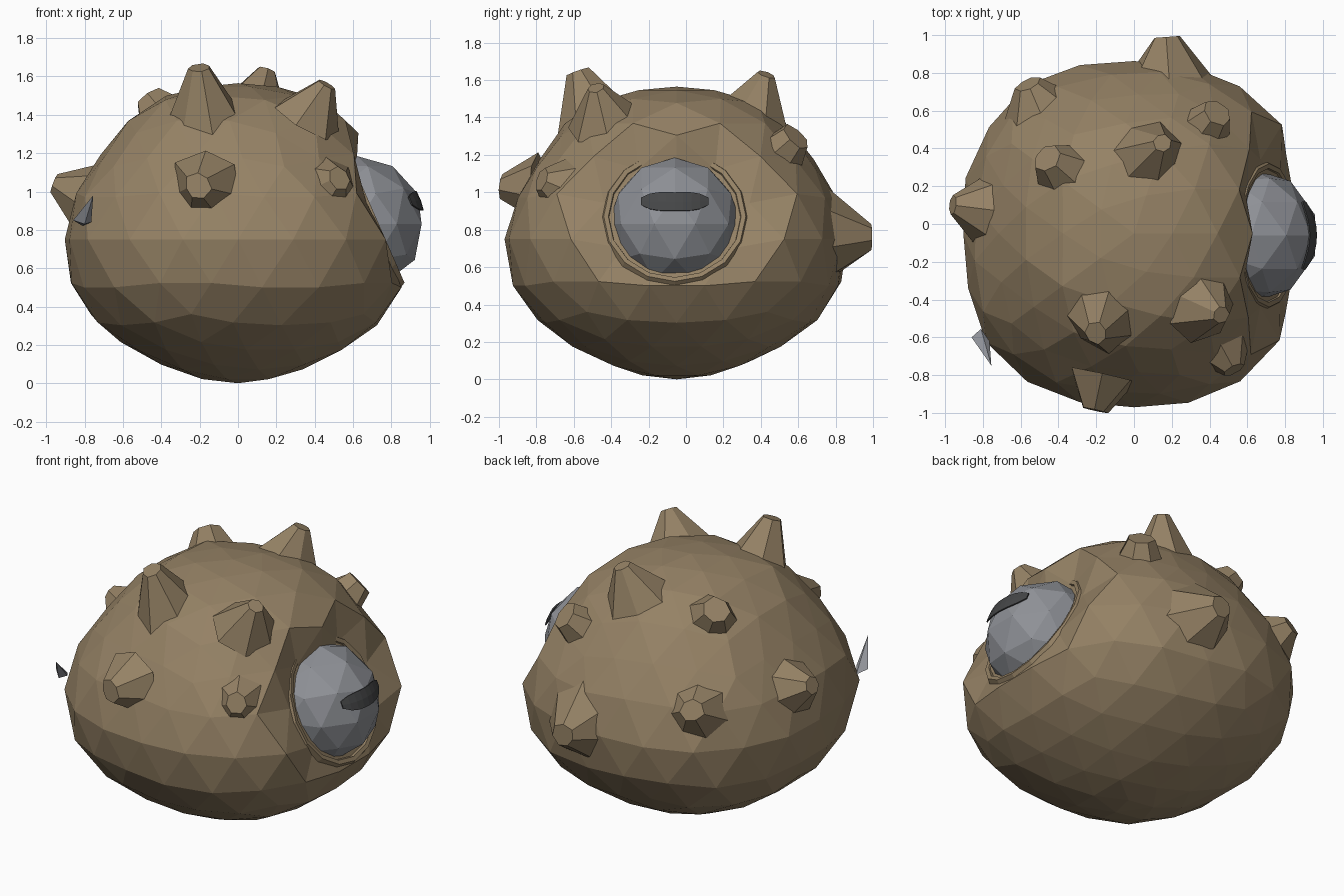
import bpy, bmesh, math, random
from mathutils import Vector

if "Cube" in bpy.data.objects:
    bpy.data.objects.remove(bpy.data.objects["Cube"])

random.seed(4)


def material(name, rgb):
    m = bpy.data.materials.new(name)
    m.diffuse_color = (*rgb, 1)
    m.use_nodes = True
    m.node_tree.nodes["Principled BSDF"].inputs["Base Color"].default_value = m.diffuse_color
    return m


HIDE = material("brown hide", (0.30, 0.222, 0.13))
GREY = material("eye grey", (0.275, 0.285, 0.31))
DARK = material("pupil dark grey", (0.06, 0.062, 0.064))


def finish(bm, name, mat):
    bmesh.ops.recalc_face_normals(bm, faces=bm.faces)
    me = bpy.data.meshes.new(name)
    bm.to_mesh(me)
    bm.free()
    me.materials.append(mat)
    ob = bpy.data.objects.new(name, me)
    bpy.context.collection.objects.link(ob)
    return ob


EYE = Vector((0.62, -0.06, 0.83))
EYE_R = 0.355
SOCKET_N = Vector((0.915, 0, 0.40)).normalized()
SOCKET_P = EYE + SOCKET_N * 0.09

# Body: icosphere mapped onto a squat profile of (radius, height), squarish from above
profile = [(0, 0), (0.22, 0.025), (0.4, 0.095), (0.59, 0.195), (0.75, 0.32), (0.85, 0.45),
           (0.925, 0.62), (0.915, 0.78), (0.885, 0.93), (0.785, 1.1), (0.68, 1.24),
           (0.575, 1.39), (0.46, 1.475), (0.22, 1.545), (0, 1.565)]
MID = 0.75
POWER = 2.4
angles = [math.atan2(z - MID, r) for r, z in profile]


def on_profile(a):
    for i in range(len(profile) - 1):
        if a <= angles[i + 1]:
            t = max(0, (a - angles[i]) / (angles[i + 1] - angles[i]))
            return [p + (q - p) * t for p, q in zip(profile[i], profile[i + 1])]
    return profile[-1]


bm = bmesh.new()
bmesh.ops.create_icosphere(bm, subdivisions=3, radius=1)
for v in bm.verts:
    d = v.co.normalized()
    r, z = on_profile(math.asin(max(-1, min(1, d.z))))
    h = math.atan2(d.y, d.x)
    c, s = math.cos(h), math.sin(h)
    r *= (abs(c) ** POWER + abs(s) ** POWER) ** (-1 / POWER)
    r *= 1 + random.uniform(-0.01, 0.012)
    v.co = Vector((r * c * 0.99, r * s - 0.05, z))
    # flatten the hide around the eye
    off = (v.co - SOCKET_P).dot(SOCKET_N)
    if v.co.x > 0 and off > 0 and math.hypot(v.co.y - EYE.y, v.co.z - EYE.z) < 0.44:
        v.co -= SOCKET_N * off
finish(bm, "body", HIDE)

# Blunt spikes: base centre, tip, base radius, tip radius
spikes = [
    ((-0.17, -0.48, 1.36), (-0.2, -0.58, 1.645), 0.2, 0.06),
    ((0.35, -0.43, 1.37), (0.46, -0.48, 1.56), 0.19, 0.05),
    ((0.08, 0.36, 1.4), (0.15, 0.43, 1.63), 0.2, 0.05),
    ((0.36, 0.48, 1.18), (0.44, 0.59, 1.295), 0.15, 0.085),
    ((0.19, 0.72, 0.76), (0.17, 0.99, 0.76), 0.27, 0.07),
    ((-0.5, 0.6, 0.95), (-0.56, 0.74, 1.02), 0.2, 0.07),
    ((-0.8, 0.08, 0.98), (-0.96, 0.1, 1.04), 0.18, 0.05),
    ((-0.38, 0.28, 1.37), (-0.46, 0.35, 1.48), 0.15, 0.085),
    ((-0.17, -0.8, 1.02), (-0.21, -0.985, 1.03), 0.19, 0.07),
    ((0.46, -0.64, 1.02), (0.53, -0.77, 1.07), 0.18, 0.06),
]
for n, (base, tip, rad, rad_tip) in enumerate(spikes):
    base, tip = Vector(base), Vector(tip)
    axis = tip - base
    rot = axis.to_track_quat('Z', 'Y')
    bm = bmesh.new()
    bmesh.ops.create_cone(bm, cap_ends=True, segments=7, radius1=rad, radius2=rad_tip,
                          depth=axis.length)
    for v in bm.verts:
        j = 1 + random.uniform(-0.12, 0.12)
        v.co = rot @ Vector((v.co.x * j, v.co.y * j, v.co.z)) + (base + tip) / 2
    finish(bm, f"spike_{n + 1}", HIDE)

# Eyeball
bm = bmesh.new()
bmesh.ops.create_icosphere(bm, subdivisions=2, radius=EYE_R)
bmesh.ops.translate(bm, verts=bm.verts, vec=EYE)
eye = finish(bm, "eyeball", GREY)

# Eyelid: thin low-poly rim lying on the flattened hide
side = Vector((0, 1, 0))
up = SOCKET_N.cross(side)
bm = bmesh.new()
section = [(0.335, -0.06), (0.355, 0.012), (0.38, 0.015), (0.42, -0.06)]
rings = []
for i in range(16):
    a = 2 * math.pi * i / 16
    out = side * math.cos(a) + up * math.sin(a)
    rings.append([bm.verts.new(SOCKET_P + out * r + SOCKET_N * h) for r, h in section])
for i in range(16):
    a, b = rings[i], rings[(i + 1) % 16]
    for k in range(4):
        m = (k + 1) % 4
        bm.faces.new((a[k], a[m], b[m], b[k]))
finish(bm, "eyelid", HIDE)

# Pupil: rounded horizontal slit curved just over the eyeball
bm = bmesh.new()
cols = []
for i in range(9):
    t = -1 + i / 4
    half = 0.05 * (1 - abs(t) ** 4 * 0.6)
    col = []
    for z in (-half, 0, half):
        d = Vector((0, t * 0.18, 0.122 + z))
        d.x = math.sqrt((EYE_R + 0.001) ** 2 - d.y ** 2 - d.z ** 2)
        col.append(bm.verts.new(EYE + d))
    cols.append(col)
for a, b in zip(cols, cols[1:]):
    for k in range(2):
        bm.faces.new((a[k], b[k], b[k + 1], a[k + 1]))
pupil = finish(bm, "pupil", DARK)
solid = pupil.modifiers.new("thickness", 'SOLIDIFY')
solid.thickness = 0.008

# Small loose shard at the front left
bm = bmesh.new()
pts = [(-0.755, -0.75, 0.98), (-0.86, -0.6, 0.85), (-0.81, -0.555, 0.82),
       (-0.765, -0.62, 0.84), (-0.80, -0.66, 0.83)]
for p in pts:
    bm.verts.new(p)
bmesh.ops.convex_hull(bm, input=bm.verts)
finish(bm, "shard", GREY)
